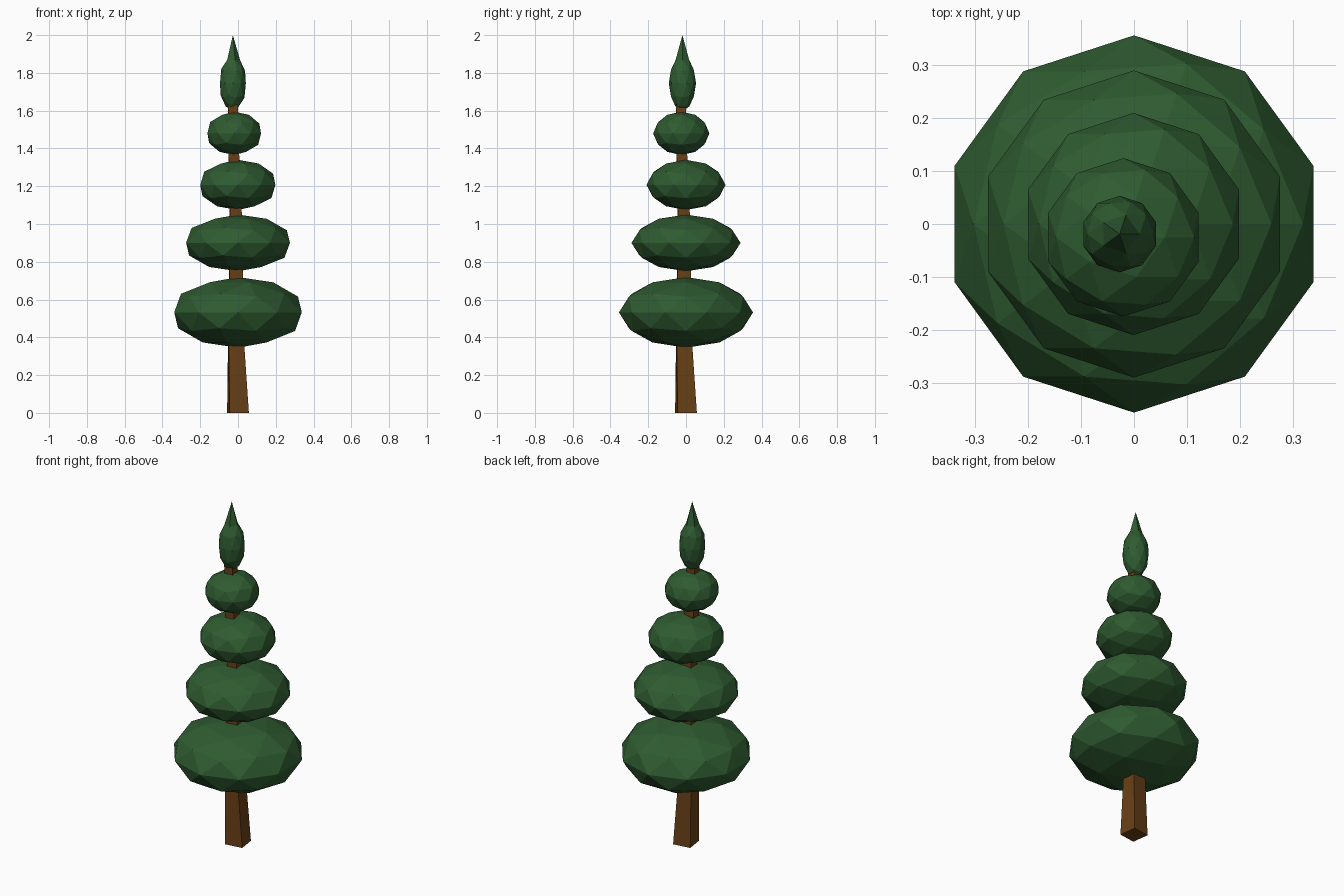
import bpy, bmesh, math

if "Cube" in bpy.data.objects:
    bpy.data.objects.remove(bpy.data.objects["Cube"])


def material(name, rgb):
    m = bpy.data.materials.new(name)
    m.diffuse_color = (*rgb, 1)
    m.use_nodes = True
    m.node_tree.nodes["Principled BSDF"].inputs["Base Color"].default_value = m.diffuse_color
    return m


green = material("leaf_green", (0.028, 0.105, 0.03))
brown = material("bark_brown", (0.14, 0.05, 0.008))


def finish(name, bm, mat):
    bmesh.ops.recalc_face_normals(bm, faces=bm.faces[:])
    me = bpy.data.meshes.new(name)
    bm.to_mesh(me)
    bm.free()
    me.materials.append(mat)
    ob = bpy.data.objects.new(name, me)
    bpy.context.collection.objects.link(ob)
    return ob


def foliage(name, x, y, z, r, half_height, tip=None):
    """Faceted, flattened icosphere; an optional tip pulls the pole into a point."""
    bm = bmesh.new()
    bmesh.ops.create_icosphere(bm, subdivisions=2, radius=1)
    for v in bm.verts:
        h = v.co.z
        v.co = (x + v.co.x * r, y + v.co.y * r, z + h * half_height)
        if tip and h > 0.99:
            v.co.z = tip
    return finish(name, bm, green)


# Trunk: slightly twisted, leaning square taper (height, centre offset, half width, twist)
stations = [(0, 0, 0.051, 8), (0.36, -0.010, 0.041, 3), (0.75, -0.011, 0.035, 2),
            (1.06, -0.012, 0.031, 2), (1.35, -0.022, 0.028, 2), (1.66, -0.028, 0.025, 2)]
bm = bmesh.new()
rings = []
for z, c, h, twist in stations:
    angles = [math.radians(45 + 90 * k + twist) for k in range(4)]
    d = h * math.sqrt(2)
    rings.append([bm.verts.new((c + d * math.cos(a), c + d * math.sin(a), z)) for a in angles])
for lo, hi in zip(rings, rings[1:]):
    for k in range(4):
        j = (k + 1) % 4
        bm.faces.new((lo[k], lo[j], hi[j], hi[k]))
bm.faces.new(rings[0][::-1])
bm.faces.new(rings[-1])
finish("trunk", bm, brown)

# Foliage tiers from bottom to top
tiers = [(0, 0, 0.532, 0.355, 0.187), (0, 0, 0.90, 0.289, 0.15),
         (-0.001, 0, 1.207, 0.209, 0.133), (-0.02, -0.025, 1.48, 0.149, 0.115)]
for i, t in enumerate(tiers, 1):
    foliage(f"foliage_tier_{i}", *t)

# Pointed crown
foliage("foliage_crown", -0.027, -0.019, 1.745, 0.072, 0.145, tip=2.0)
